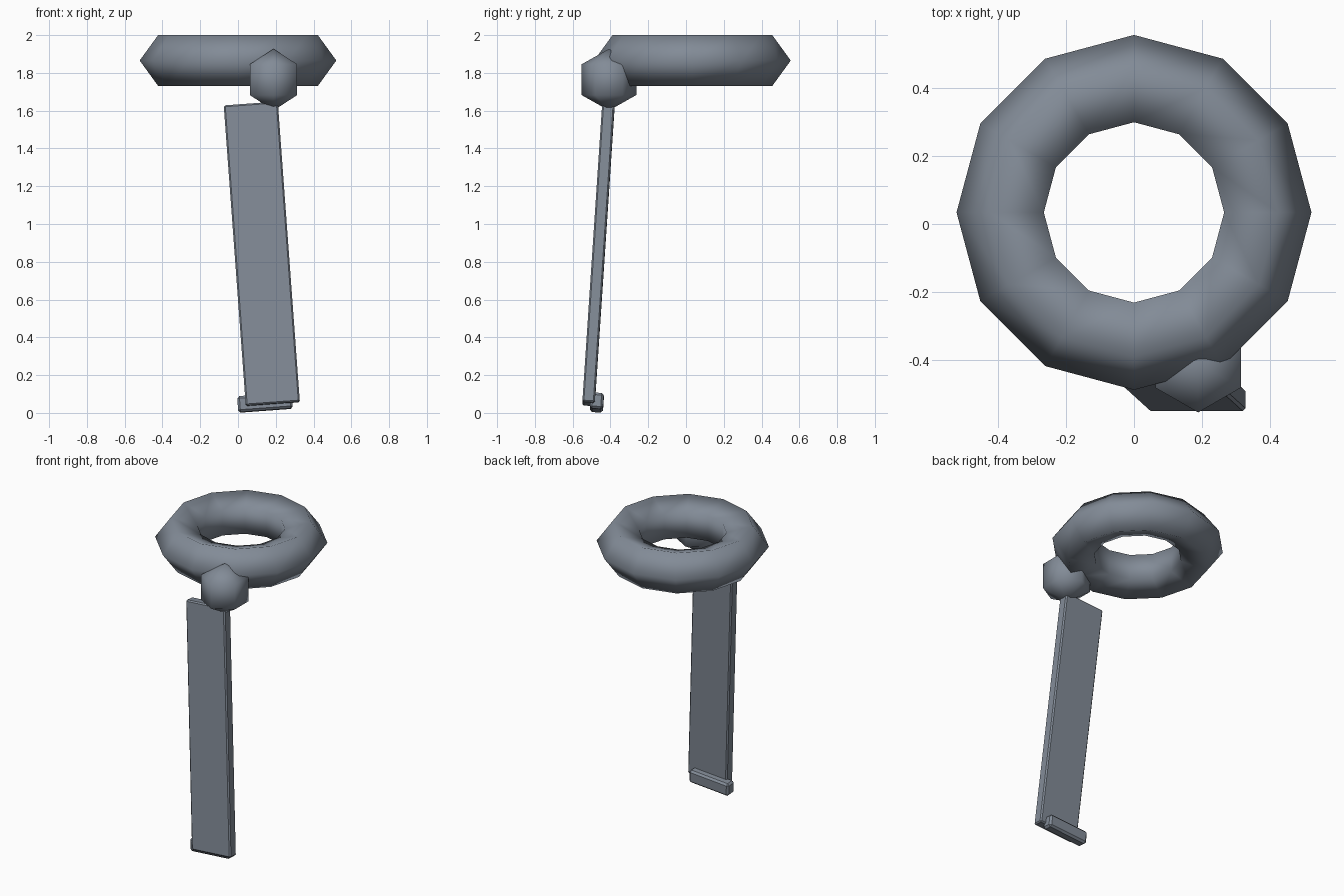
import bpy
from math import radians
from mathutils import Euler

if "Cube" in bpy.data.objects:
    bpy.data.objects.remove(bpy.data.objects["Cube"])

TILT = Euler((radians(-3.8), radians(-4.2), 0))

slate = bpy.data.materials.new("slate")
slate.diffuse_color = (0.225, 0.26, 0.31, 1)
slate.use_nodes = True
slate.node_tree.nodes["Principled BSDF"].inputs["Base Color"].default_value = slate.diffuse_color


def finish(name):
    """Name and colour the newest part."""
    ob = bpy.context.object
    ob.name = name
    ob.data.materials.append(slate)
    return ob


def bevelled_bar(name, centre, size, bevel):
    """Tilted box with single-segment chamfered edges."""
    bpy.ops.mesh.primitive_cube_add(size=1, location=centre)
    ob = finish(name)
    ob.scale = size
    bpy.ops.object.transform_apply(location=False, rotation=False, scale=True)
    ob.rotation_euler = TILT
    mod = ob.modifiers.new("chamfer", 'BEVEL')
    mod.width = bevel
    mod.segments = 1


# Ring: twelve sides around, five-sided section
bpy.ops.mesh.primitive_torus_add(
    major_segments=12, minor_segments=5, major_radius=0.379,
    minor_radius=0.1415, location=(0, 0.034, 1.8655))
finish("ring")
bpy.ops.object.shade_smooth()

# Ball joint: six-sided low-poly sphere
bpy.ops.mesh.primitive_uv_sphere_add(
    segments=6, ring_count=3, radius=1, location=(0.188, -0.408, 1.764))
ball = finish("ball_joint")
ball.scale = (0.167, 0.167, 0.163)
bpy.ops.object.shade_smooth()

# Long hanging plate, and the small lip behind its lower end
bevelled_bar("plate", (0.126, -0.463, 0.842), (0.287, 0.066, 1.597), 0.008)
bevelled_bar("end_lip", (0.143, -0.472, 0.055), (0.29, 0.07, 0.085), 0.012)
